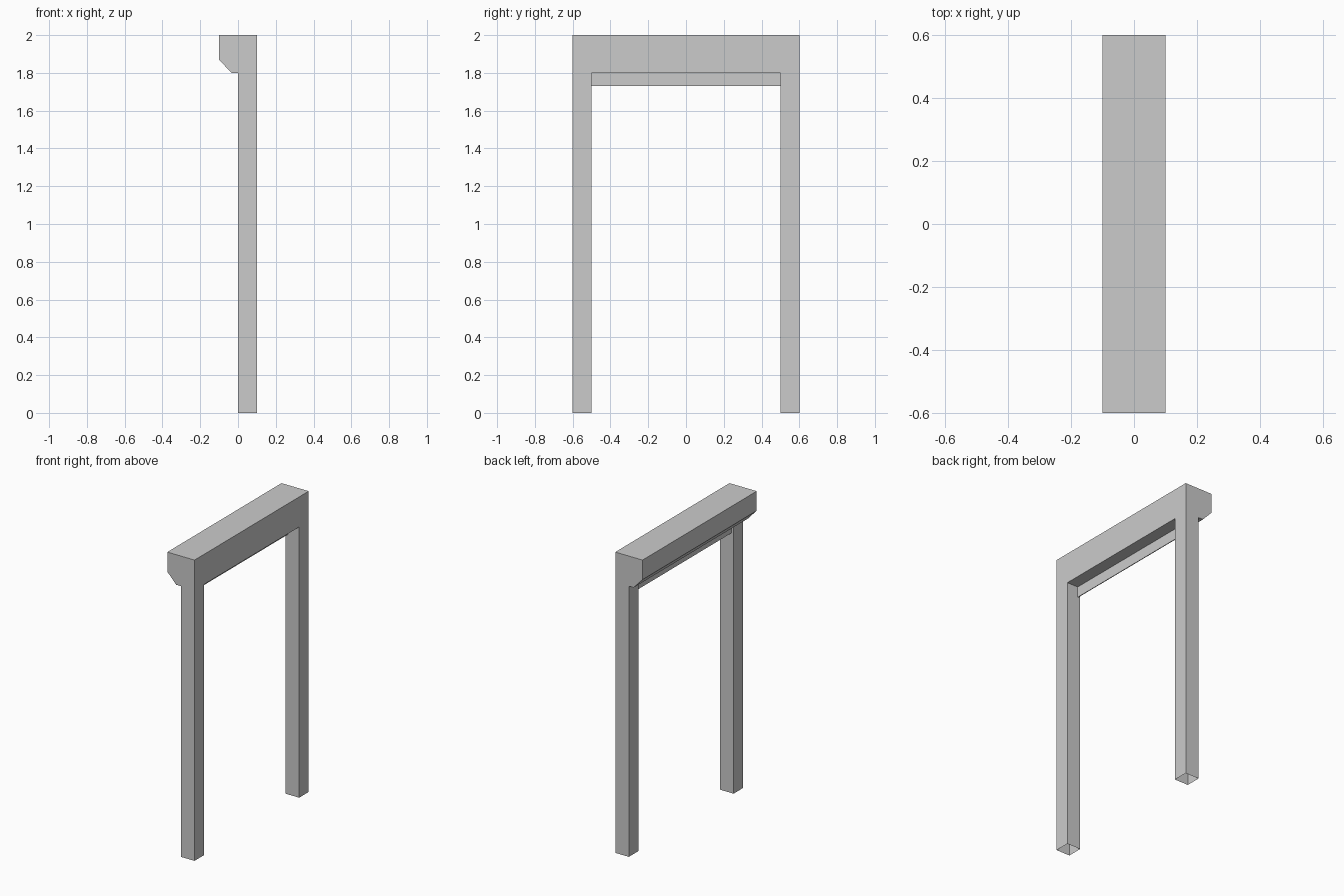
import bpy, bmesh

old = bpy.data.objects.get("Cube")
if old:
    bpy.data.objects.remove(old, do_unlink=True)


def make_material(name, colour):
    mat = bpy.data.materials.new(name)
    mat.use_nodes = True
    mat.diffuse_color = colour
    mat.node_tree.nodes["Principled BSDF"].inputs["Base Color"].default_value = colour
    return mat


def make_object(name, bm, mat):
    bmesh.ops.recalc_face_normals(bm, faces=bm.faces[:])
    mesh = bpy.data.meshes.new(name)
    bm.to_mesh(mesh)
    bm.free()
    mesh.materials.append(mat)
    obj = bpy.data.objects.new(name, mesh)
    bpy.context.collection.objects.link(obj)
    return obj


grey = make_material("light grey", (0.6, 0.6, 0.6, 1))

HALF, INNER = 0.6, 0.5      # outer and inner half width of the frame
BEAM_Z, TOP = 1.8, 2.0
LEG_BACK, LEG_FRONT = 0.0, 0.1

# Lintel: bevelled profile swept along y in three sections
profile = [(LEG_FRONT, TOP), (-0.1, TOP), (-0.1, 1.87), (-0.035, BEAM_Z),
           (LEG_BACK, BEAM_Z), (LEG_FRONT, BEAM_Z)]
bm = bmesh.new()
rings = [[bm.verts.new((x, y, z)) for x, z in profile]
         for y in (-HALF, -INNER, INNER, HALF)]
n = len(profile)
for a, b in zip(rings, rings[1:]):
    for i in range(n):
        j = (i + 1) % n
        bm.faces.new((a[i], a[j], b[j], b[i]))
bm.faces.new(rings[0])
bm.faces.new(rings[-1])

# Legs: the underside at each end is drawn down to the floor, open below
feet = [f for f in bm.faces
        if all(abs(v.co.z - BEAM_Z) < 1e-4 and v.co.x > -0.01 for v in f.verts)
        and abs(f.calc_center_median().y) > INNER]
for foot in feet:
    result = bmesh.ops.extrude_edge_only(bm, edges=list(foot.edges))
    for v in result["geom"]:
        if isinstance(v, bmesh.types.BMVert):
            v.co.z = 0
bmesh.ops.delete(bm, geom=feet, context='FACES_ONLY')
bmesh.ops.dissolve_limit(bm, angle_limit=0.01, verts=bm.verts[:], edges=bm.edges[:])
make_object("door_frame", bm, grey)

# Thin strip hanging under the lintel between the legs
bm = bmesh.new()
bmesh.ops.create_cube(bm, size=1)
bmesh.ops.scale(bm, vec=(0.005, 2 * INNER, 0.07), verts=bm.verts)
bmesh.ops.translate(bm, vec=(0.017, 0, BEAM_Z - 0.035), verts=bm.verts)
make_object("hanging_strip", bm, grey)
